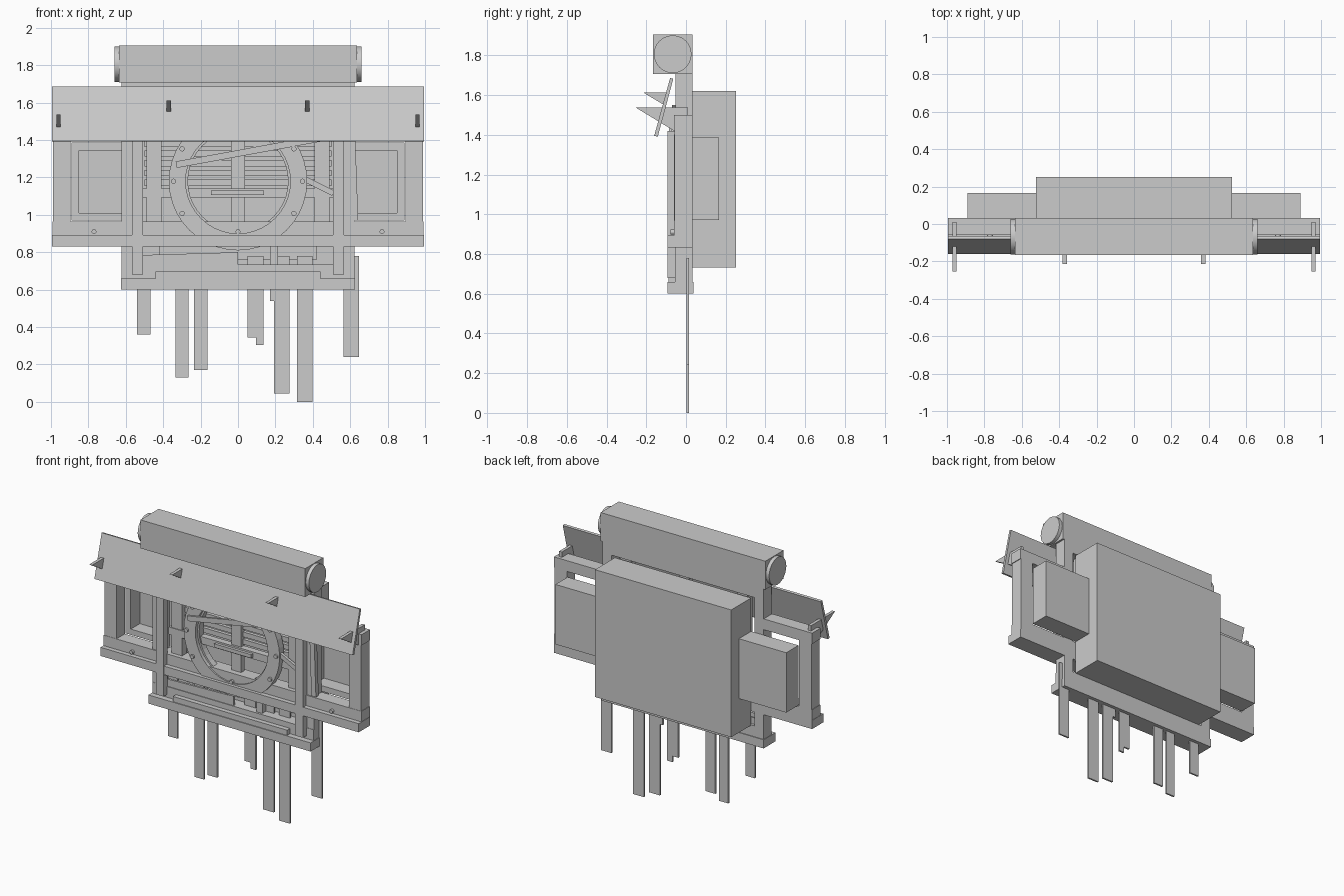
import bpy, bmesh, math
from mathutils import Vector, Matrix

if "Cube" in bpy.data.objects:
    bpy.data.objects.remove(bpy.data.objects["Cube"])

grey = bpy.data.materials.new("weathered_grey")
grey.diffuse_color = (0.6, 0.6, 0.6, 1)
grey.use_nodes = True
grey.node_tree.nodes["Principled BSDF"].inputs["Base Color"].default_value = grey.diffuse_color


def finish(name, bm):
    bmesh.ops.recalc_face_normals(bm, faces=bm.faces)
    me = bpy.data.meshes.new(name)
    bm.to_mesh(me)
    bm.free()
    me.materials.append(grey)
    ob = bpy.data.objects.new(name, me)
    bpy.context.collection.objects.link(ob)
    return ob


def box(name, x0, x1, y0, y1, z0, z1):
    bm = bmesh.new()
    bmesh.ops.create_cube(bm, size=1)
    for v in bm.verts:
        v.co = Vector(((x0 + x1) / 2 + v.co.x * (x1 - x0),
                       (y0 + y1) / 2 + v.co.y * (y1 - y0),
                       (z0 + z1) / 2 + v.co.z * (z1 - z0)))
    return finish(name, bm)


def pair(name, x0, x1, *rest):
    box(name + "_right", x0, x1, *rest)
    box(name + "_left", -x1, -x0, *rest)


def prism(name, pts, a, b, axis="y"):
    """Extrude a flat outline: (x, z) along y, or (y, z) along x."""
    bm = bmesh.new()
    put = (lambda p, t: (p[0], t, p[1])) if axis == "y" else (lambda p, t: (t, p[0], p[1]))
    face = bm.faces.new([bm.verts.new(put(p, a)) for p in pts])
    new = bmesh.ops.extrude_face_region(bm, geom=[face])["geom"]
    shift = Vector(put((0, 0), b - a))
    bmesh.ops.translate(bm, vec=shift, verts=[v for v in new if isinstance(v, bmesh.types.BMVert)])
    return finish(name, bm)


def plank(name, p, q, width, y0, y1):
    """Slanted board running from p to q in the front plane."""
    p, q = Vector(p), Vector(q)
    d = (q - p).normalized()
    n = Vector((-d.y, d.x)) * width / 2
    return prism(name, [p + n, q + n, q - n, p - n], y0, y1)


def cylinder(name, centre, radius, depth, axis, segments):
    bm = bmesh.new()
    bmesh.ops.create_cone(bm, cap_ends=True, segments=segments, radius1=radius,
                          radius2=radius, depth=depth)
    rot = Matrix.Rotation(math.pi / 2, 4, "Y" if axis == "x" else "X")
    bmesh.ops.transform(bm, matrix=Matrix.Translation(centre) @ rot, verts=bm.verts)
    ob = finish(name, bm)
    for f in ob.data.polygons:
        f.use_smooth = len(f.vertices) == 4
    return ob


def ring(name, cz, ri, ro, y0, y1, n=40):
    bm = bmesh.new()
    loops = []
    for i in range(n):
        a = 2 * math.pi * i / n
        loops.append([bm.verts.new((r * math.cos(a), y, cz + r * math.sin(a)))
                      for r, y in ((ri, y0), (ro, y0), (ro, y1), (ri, y1))])
    for i in range(n):
        p, q = loops[i], loops[(i + 1) % n]
        for k in range(4):
            bm.faces.new((p[k], p[(k + 1) % 4], q[(k + 1) % 4], q[k]))
    return finish(name, bm)


def alcove(name, x0, x1, y0, y1, z0, z1, inner, depth):
    """Box with a rectangular recess in its front face."""
    ob = box(name, x0, x1, y0, y1, z0, z1)
    bm = bmesh.new()
    bm.from_mesh(ob.data)
    front = next(f for f in bm.faces if f.normal.y < -0.9)
    new = bmesh.ops.extrude_face_region(bm, geom=[front])["geom"]
    bm.faces.remove(front) if front.is_valid else None
    face = next(g for g in new if isinstance(g, bmesh.types.BMFace))
    cx, cz = (x0 + x1) / 2, (z0 + z1) / 2
    a0, a1, b0, b1 = inner
    for v in face.verts:
        v.co.x = a0 if v.co.x < cx else a1
        v.co.z = b0 if v.co.z < cz else b1
    new = bmesh.ops.extrude_face_region(bm, geom=[face])["geom"]
    bm.faces.remove(face) if face.is_valid else None
    for v in new:
        if isinstance(v, bmesh.types.BMVert):
            v.co.y += depth
    bmesh.ops.recalc_face_normals(bm, faces=bm.faces)
    bm.to_mesh(ob.data)
    bm.free()


# Roller housing with round ends
box("roller_housing", -0.635, 0.635, -0.167, 0.033, 1.707, 1.905)
cylinder("roller", (0, -0.067, 1.806), 0.095, 1.32, "x", 24)

# Sloping awning board and its spikes
prism("awning_board", [(-0.16, 1.395), (-0.142, 1.391), (-0.064, 1.682), (-0.08, 1.686)],
      -0.995, 0.995, "x")
for s in (-1, 1):
    prism("outer_spike", [(-0.253, 1.537), (0.01, 1.537), (0.01, 1.50), (-0.06, 1.42)],
          s * 0.96 - 0.011, s * 0.96 + 0.011, "x")
    prism("inner_spike", [(-0.213, 1.612), (-0.09, 1.612), (-0.11, 1.55)],
          s * 0.37 - 0.011, s * 0.37 + 0.011, "x")

# Rear boxes
alcove("main_rear_box", -0.525, 0.525, 0.033, 0.252, 0.733, 1.62, (-0.42, 0.42, 0.76, 1.55), 0.1)
alcove("side_rear_box_right", 0.525, 0.89, 0.033, 0.167, 0.97, 1.387, (0.57, 0.85, 1.01, 1.345), 0.1)
alcove("side_rear_box_left", -0.89, -0.525, 0.033, 0.167, 0.97, 1.387, (-0.85, -0.57, 1.01, 1.345), 0.1)

# Structural frame
pair("main_column", 0.55, 0.622, -0.052, 0.033, 0.6, 1.63)
box("header_beam", -0.622, 0.622, -0.052, 0.033, 1.63, 1.707)
pair("wing_pillar", 0.895, 0.99, -0.058, 0.033, 0.86, 1.425)
pair("wing_top_beam", 0.6, 0.995, -0.06, 0.033, 1.425, 1.5)
box("lower_beam", -0.995, 0.995, -0.092, 0.033, 0.832, 0.892)
pair("upper_sill", 0.0, 0.993, -0.06, 0.033, 0.892, 0.965)
pair("front_post", 0.507, 0.567, -0.094, -0.05, 0.68, 1.42)
pair("inner_post", 0.41, 0.49, -0.03, 0.02, 0.965, 1.63)
box("centre_post", -0.038, 0.038, -0.02, 0.02, 0.965, 1.63)
box("middle_rail", -0.51, 0.51, -0.035, 0.01, 1.092, 1.142)

# Stepped bottom sill
box("bottom_sill", -0.625, 0.625, -0.094, 0.038, 0.6, 0.66)
box("bottom_sill_step", -0.44, 0.44, -0.088, 0.0, 0.66, 0.697)
box("bottom_rail", -0.622, 0.622, -0.055, 0.033, 0.66, 0.735)

# Louvre slats
for i in range(7):
    z = 1.155 + 0.052 * i
    box("louvre_slat", -0.5, 0.5, 0.0, 0.025, z, z + 0.034)

# Round window ring with bolts
ring("window_ring", 1.18, 0.28, 0.37, -0.07, -0.02)
ring("window_ring_lip", 1.18, 0.268, 0.282, -0.045, 0.0)
for i in range(12):
    a = math.radians(30 * i)
    if math.sin(a) < 0.8 and math.sin(a) > -0.8:
        cylinder("ring_bolt", (0.345 * math.cos(a), -0.072, 1.18 + 0.345 * math.sin(a)),
                 0.014, 0.02, "y", 10)
for x in (-0.77, 0, 0.77):
    cylinder("sill_bolt", (x, -0.062, 0.91), 0.013, 0.03, "y", 10)
box("handle_bar", -0.145, 0.14, -0.055, -0.03, 1.105, 1.13)

# Loose broken boards
plank("loose_board_upper", (-0.33, 1.268), (0.5, 1.42), 0.035, -0.085, -0.07)
plank("loose_board_side", (0.35, 1.195), (0.51, 1.115), 0.03, -0.06, -0.04)
plank("loose_board_column", (0.61, 1.4), (0.625, 0.97), 0.035, -0.06, -0.03)
prism("loose_board_lower", [(-0.51, 0.735), (0, 0.73), (0, 0.80), (-0.51, 0.785)], -0.05, -0.035)
box("lower_strut", 0.17, 0.215, -0.04, 0.02, 0.735, 0.832)

# Hanging slats of uneven length: left edge, right edge, bottom
for x0, x1, z0 in ((-0.54, -0.467, 0.36), (-0.335, -0.265, 0.13), (-0.235, -0.162, 0.17),
                   (0.05, 0.095, 0.345), (0.095, 0.135, 0.303), (0.17, 0.195, 0.54),
                   (0.192, 0.275, 0.045), (0.315, 0.398, 0.0), (0.565, 0.647, 0.24)):
    box("hanging_slat", x0, x1, 0.002, 0.014, z0, 0.78)
